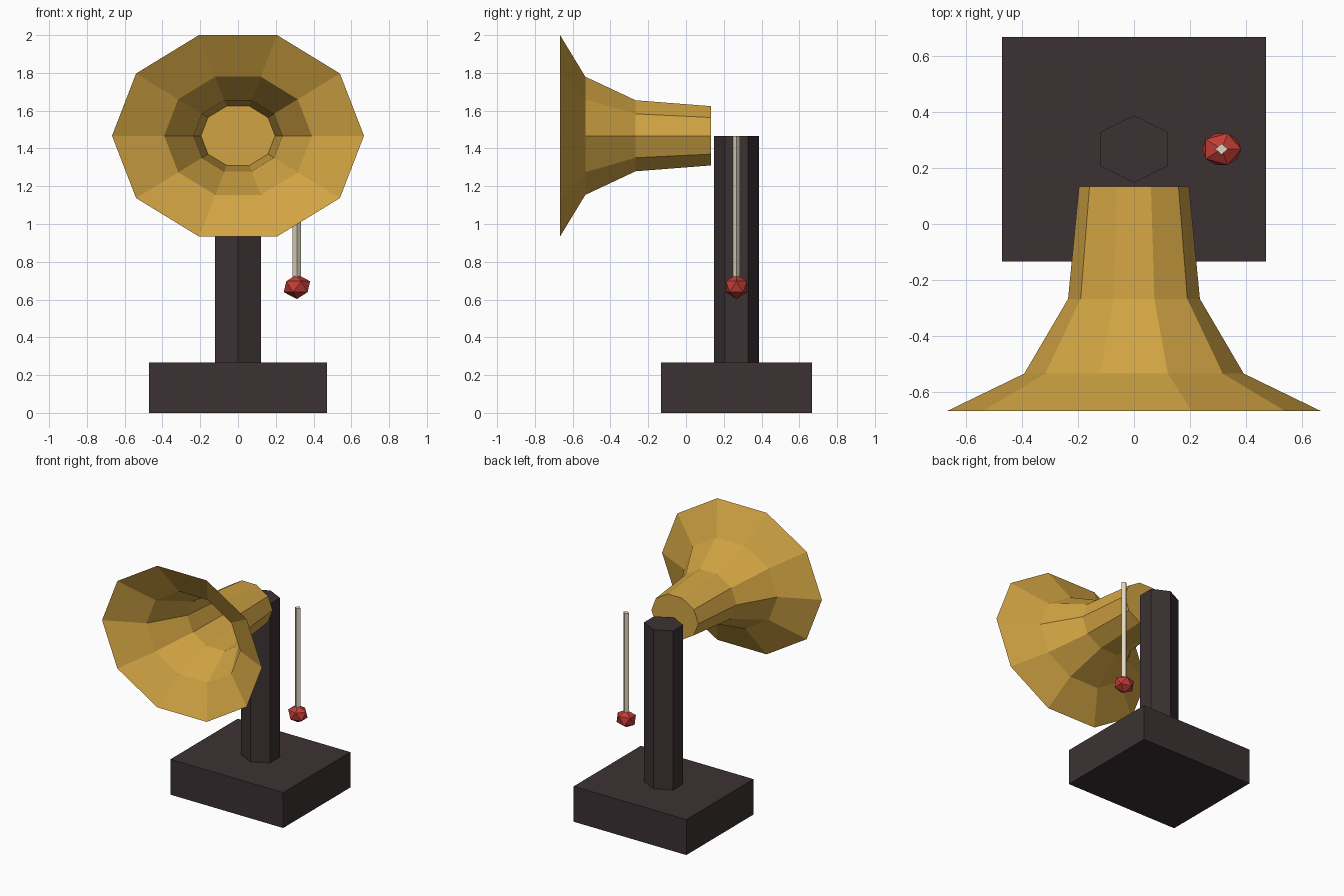
import bpy, bmesh, math
from mathutils import Matrix

if "Cube" in bpy.data.objects:
    bpy.data.objects.remove(bpy.data.objects["Cube"])


def material(name, rgb):
    m = bpy.data.materials.new(name)
    m.diffuse_color = (*rgb, 1)
    m.use_nodes = True
    m.node_tree.nodes["Principled BSDF"].inputs["Base Color"].default_value = m.diffuse_color
    return m


DARK = material("dark_wood", (0.045, 0.031, 0.033))
GOLD = material("brass", (0.64, 0.37, 0.056))
CREAM = material("cream_metal", (0.74, 0.67, 0.51))
RED = material("red_knob", (0.54, 0.047, 0.037))


def finish(name, bm, mat):
    bmesh.ops.recalc_face_normals(bm, faces=bm.faces)
    me = bpy.data.meshes.new(name)
    bm.to_mesh(me)
    bm.free()
    me.materials.append(mat)
    ob = bpy.data.objects.new(name, me)
    bpy.context.collection.objects.link(ob)
    return ob


def prism(name, sides, rx, ry, x, y, z0, z1, turn, mat):
    """Upright prism with an oval cross-section."""
    bm = bmesh.new()
    rings = []
    for z in (z0, z1):
        angles = [turn + math.tau * i / sides for i in range(sides)]
        rings.append([bm.verts.new((x + rx * math.cos(a), y + ry * math.sin(a), z))
                      for a in angles])
        bm.faces.new(rings[-1])
    for i in range(sides):
        j = (i + 1) % sides
        bm.faces.new((rings[0][i], rings[0][j], rings[1][j], rings[1][i]))
    return finish(name, bm, mat)


# Base block
bm = bmesh.new()
bmesh.ops.create_cube(bm, size=1, matrix=Matrix.Translation((0, 0.267, 0.1335))
                      @ Matrix.Diagonal((0.94, 0.8, 0.267, 1)))
finish("base", bm, DARK)

# Hexagonal post
prism("post", 6, 0.14, 0.12, 0, 0.267, 0.267, 1.467, math.pi / 2, DARK)

# Flared horn: open ten-sided mouth, closed back
bm = bmesh.new()
SIDES, SQUASH, CENTRE = 10, 0.841, 1.467
rings = []
for y, r in ((0.133, 0.196), (-0.267, 0.235), (-0.533, 0.391), (-0.667, 0.667)):
    rings.append([bm.verts.new((r * math.cos(math.tau * i / SIDES), y,
                                CENTRE + SQUASH * r * math.sin(math.tau * i / SIDES)))
                  for i in range(SIDES)])
bm.faces.new(rings[0])
for a, b in zip(rings, rings[1:]):
    for i in range(SIDES):
        j = (i + 1) % SIDES
        bm.faces.new((a[i], a[j], b[j], b[i]))
finish("horn", bm, GOLD)

# Hanging rod with faceted knob
prism("rod", 4, 0.0225, 0.0195, 0.312, 0.267, 0.667, 1.467, 0, CREAM)
bm = bmesh.new()
bmesh.ops.create_icosphere(bm, subdivisions=1, radius=1,
                           matrix=Matrix.Translation((0.312, 0.267, 0.668))
                           @ Matrix.Diagonal((0.078, 0.066, 0.065, 1)))
finish("knob", bm, RED)
